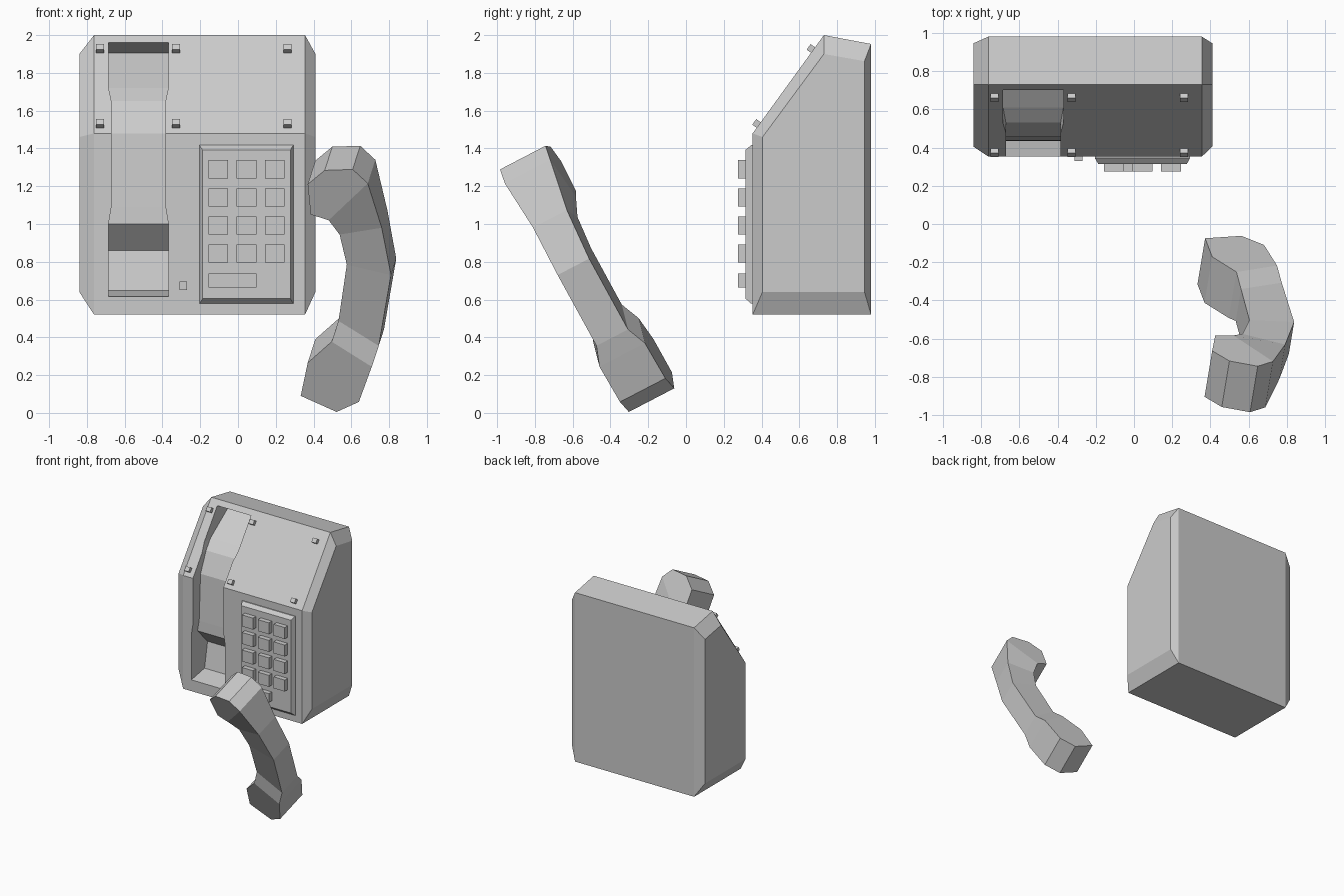
import bpy, bmesh, math
from mathutils import Vector, Matrix

if "Cube" in bpy.data.objects:
    bpy.data.objects.remove(bpy.data.objects["Cube"])


def make(name, verts, faces):
    me = bpy.data.meshes.new(name)
    bm = bmesh.new()
    vs = [bm.verts.new(v) for v in verts]
    for f in faces:
        bm.faces.new([vs[i] for i in f])
    bmesh.ops.recalc_face_normals(bm, faces=bm.faces)
    bm.to_mesh(me)
    bm.free()
    ob = bpy.data.objects.new(name, me)
    bpy.context.collection.objects.link(ob)
    return ob


def loft(name, rings):
    """Skin a list of equal-length rings and cap both ends."""
    n = len(rings[0])
    faces = [(r * n + i, r * n + (i + 1) % n, (r + 1) * n + (i + 1) % n, (r + 1) * n + i)
             for r in range(len(rings) - 1) for i in range(n)]
    last = (len(rings) - 1) * n
    faces += [tuple(range(n)), tuple(range(last, last + n))]
    return make(name, [v for ring in rings for v in ring], faces)


def box(name, centre, size, tilt=0.0):
    x, y, z = (s / 2 for s in size)
    m = Matrix.Translation(centre) @ Matrix.Rotation(tilt, 4, 'X')
    rings = [[m @ Vector((a * x, b * y, c * z)) for a, b in ((-1, -1), (1, -1), (1, 1), (-1, 1))]
             for c in (-1, 1)]
    return loft(name, rings)


# Body: side profile with chamfered left and right sides
outer = [(.353, .52), (.353, 1.48), (.73, 2.0), (.98, 1.953), (.98, .52)]
inner = [(.405, .64), (.405, 1.46), (.73, 1.90), (.945, 1.862), (.945, .64)]
body = loft("phone_body", [[(x, y, z) for y, z in prof] for x, prof in
                           ((-.84, inner), (-.762, outer), (.355, outer), (.41, inner))])

# Cradle recess: (inner y, inner z, outer y, outer z, half width)
sections = [(.53, .647, .2, .588, .158), (.57, .86, .2, .86, .158), (.435, 1.0, .2, 1.0, .158),
            (.437, 1.09, .2, 1.09, .143), (.455, 1.48, .2, 1.48, .143), (.53, 1.65, .2, 1.65, .143),
            (.61, 1.72, .2, 1.72, .158), (.87, 1.905, .5, 2.025, .158)]
cx = -.527
cutter = loft("cradle_cutter", [[(cx - h, yi, zi), (cx + h, yi, zi), (cx + h, yo, zo), (cx - h, yo, zo)]
                                for yi, zi, yo, zo, h in sections])
cutter.hide_render = True
cutter.hide_set(True)
mod = body.modifiers.new("cradle", 'BOOLEAN')
mod.operation = 'DIFFERENCE'
mod.solver = 'EXACT'
mod.object = cutter

# Studs on the sloped face, and the hook stud beside the cradle
slope = math.atan2(.377, .52)
for x in (-.73, -.328, .262):
    for z in (1.525, 1.922):
        y = .353 + (z - 1.48) * .377 / .52
        box("slope_stud", (x, y - .008, z + .004), (.042, .04, .036), -slope)
box("hook_stud", (-.29, .345, .673), (.042, .03, .045))

# Keypad panel with bevelled rim
loft("keypad_panel", [[(x0, y, z0), (x1, y, z0), (x1, y, z1), (x0, y, z1)] for y, x0, x1, z0, z1 in
                      ((.36, -.205, .293, .578, 1.417), (.345, -.205, .293, .578, 1.417),
                       (.315, -.187, .277, .605, 1.392))])

# Keys: 3 by 4 grid and one wide key
for col in range(3):
    for row in range(4):
        box("key", (-.104 + col * .149, .3, 1.289 - row * .1485), (.104, .05, .097))
box("wide_key", (-.029, .3, .70), (.254, .05, .074))

# Handset: outline on its near side as (x, z, inset), widened along a tilted axis
W = Vector((.146, .877, .456)).normalized()
WIDTH = .274
outline = [
    (.332, .09, 0), (.522, .005, 0), (.64, .058, 0), (.708, .244, 0),         # lower end
    (.745, .355, .042), (.81, .73, .042), (.761, .98, .035),                  # outer arm
    (.687, 1.215, 0), (.607, 1.289, 0), (.459, 1.284, 0), (.369, 1.21, 0),    # upper end
    (.385, 1.05, 0), (.48, 1.02, 0),
    (.538, .944, .035), (.576, .785, .042), (.532, .487, .042),               # inner arm
    (.496, .377, 0), (.369, .265, 0)]
near, far = [], []
for x, z, d in outline:
    y = (-.187 + d - W.x * x - W.z * z) / W.y
    p = Vector((x, y, z))
    near.append(p)
    far.append(p + W * (WIDTH - 2 * d))
n = len(outline)
sides = [(0, 1, 2, 3, 16, 17), (3, 4, 15, 16), (4, 5, 14, 15), (5, 6, 13, 14),
         (6, 7, 12, 13), (7, 8, 9, 10, 11, 12)]
faces = sides + [tuple(i + n for i in f) for f in sides]
faces += [(i, (i + 1) % n, (i + 1) % n + n, i + n) for i in range(n)]
make("handset", near + far, faces)
